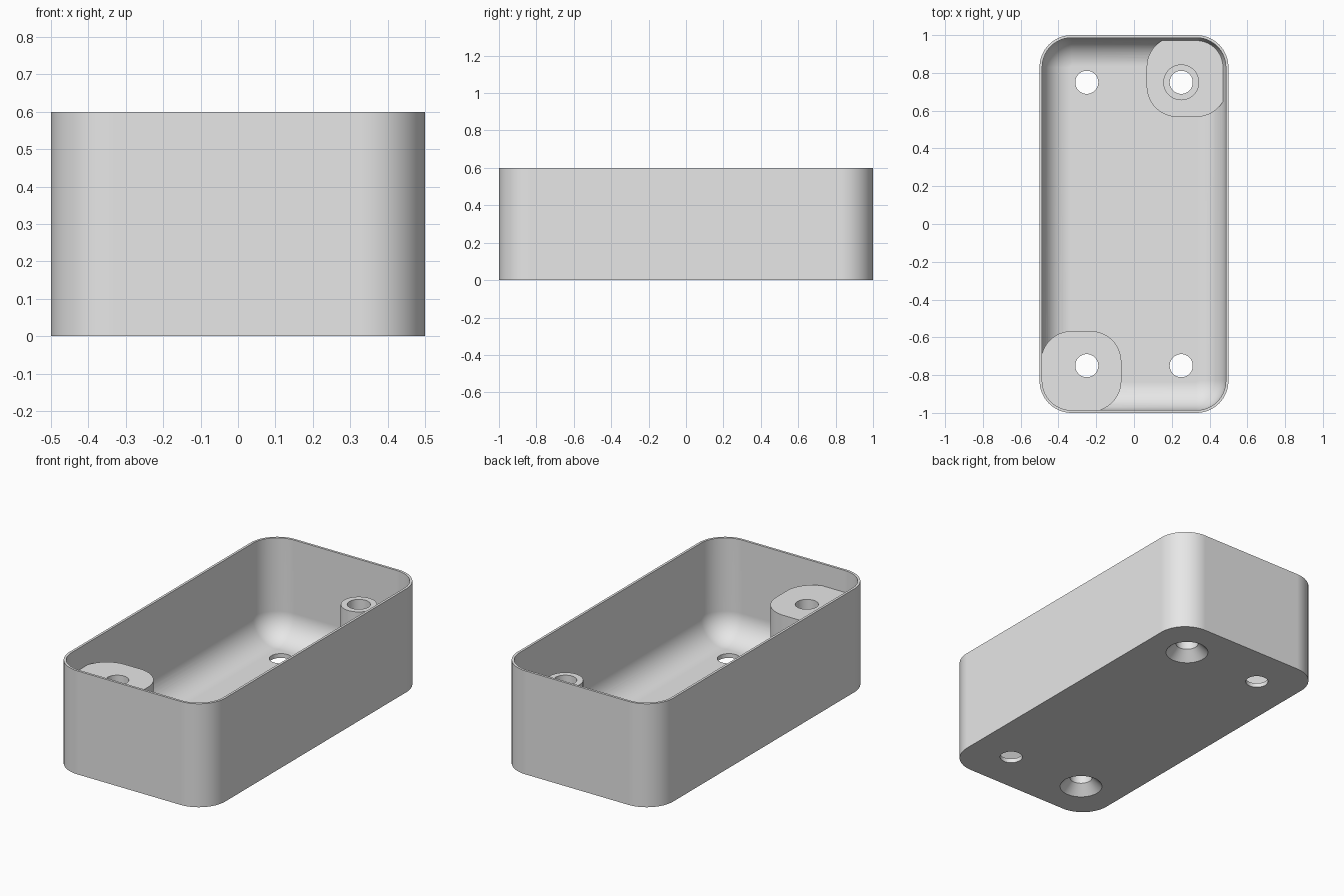
import bpy, bmesh, math

old = bpy.data.objects.get("Cube")
if old:
    bpy.data.objects.remove(old, do_unlink=True)

HALF_X, HALF_Y, HEIGHT = 0.5, 1.0, 0.6
CORNER, WALL, FLOOR, FILLET = 0.17, 0.014, 0.025, 0.15
BOSS_TOP, PAD_TOP = 0.473, 0.11

grey = bpy.data.materials.new("light grey plastic")
grey.use_nodes = True
grey.diffuse_color = (0.8, 0.8, 0.8, 1)
grey.node_tree.nodes["Principled BSDF"].inputs["Base Color"].default_value = (0.8, 0.8, 0.8, 1)


def rounded_rect(cx, cy, hx, hy, r, steps=16):
    """Counter-clockwise outline of a rectangle with round corners."""
    pts = []
    for i, (sx, sy) in enumerate([(1, 1), (-1, 1), (-1, -1), (1, -1)]):
        for k in range(steps + 1):
            a = (i + k / steps) * math.pi / 2
            pts.append((cx + sx * (hx - r) + r * math.cos(a),
                        cy + sy * (hy - r) + r * math.sin(a)))
    return pts


def circle(cx, cy, r, n=48):
    return [(cx + r * math.cos(2 * math.pi * k / n),
             cy + r * math.sin(2 * math.pi * k / n)) for k in range(n)]


def loft(name, sections):
    """Closed solid through (outline, z) sections, listed bottom to top."""
    bm = bmesh.new()
    loops = [[bm.verts.new((x, y, z)) for x, y in pts] for pts, z in sections]
    for lo, hi in zip(loops, loops[1:]):
        for i in range(len(lo)):
            j = (i + 1) % len(lo)
            bm.faces.new((lo[i], lo[j], hi[j], hi[i]))
    bm.faces.new(loops[0][::-1])
    bm.faces.new(loops[-1])
    mesh = bpy.data.meshes.new(name)
    bm.to_mesh(mesh)
    bm.free()
    mesh.materials.append(grey)
    obj = bpy.data.objects.new(name, mesh)
    bpy.context.collection.objects.link(obj)
    return obj


def combine(target, tool, operation):
    """Apply a boolean, then discard the tool."""
    tool.hide_render = True
    mod = target.modifiers.new(tool.name, "BOOLEAN")
    mod.operation, mod.solver, mod.object = operation, "EXACT", tool
    bpy.context.view_layer.objects.active = target
    bpy.ops.object.modifier_apply(modifier=mod.name)
    bpy.data.objects.remove(tool, do_unlink=True)


# Outer shell
case = loft("open_case", [(rounded_rect(0, 0, HALF_X, HALF_Y, CORNER), z) for z in (0, HEIGHT)])

# Cavity with a rounded fillet between floor and walls
sections = []
for k in range(13):
    a = k / 12 * math.pi / 2
    inset = WALL + FILLET * (1 - math.sin(a))
    z = FLOOR + FILLET * (1 - math.cos(a))
    sections.append((rounded_rect(0, 0, HALF_X - inset, HALF_Y - inset, CORNER - inset), z))
sections.append((rounded_rect(0, 0, HALF_X - WALL, HALF_Y - WALL, CORNER - WALL), HEIGHT + 0.1))
combine(case, loft("cavity", sections), "DIFFERENCE")

# Corner blocks: a tall one at the front right, a low pad at the back left
for side, top in ((-1, BOSS_TOP), (1, PAD_TOP)):
    outline = rounded_rect(side * 0.28, side * 0.78, 0.213, 0.213, CORNER - 0.007)
    combine(case, loft("corner_block", [(outline, 0.01), (outline, top)]), "UNION")

# Round post standing on the low pad
post = circle(0.25, 0.75, 0.095)
combine(case, loft("post", [(post, 0.015), (post, BOSS_TOP)]), "UNION")

# Screw holes, countersunk from below under the blocks
for sx in (-1, 1):
    for sy in (-1, 1):
        x, y = sx * 0.25, sy * 0.75
        hole = circle(x, y, 0.061)
        if sx == sy:
            parts = [(circle(x, y, 0.125), -0.01), (circle(x, y, 0.115), 0),
                     (hole, 0.055), (hole, HEIGHT)]
        else:
            parts = [(hole, -0.1), (hole, HEIGHT)]
        combine(case, loft("screw_hole", parts), "DIFFERENCE")

# Smooth curves, crisp edges
bpy.ops.object.select_all(action="DESELECT")
case.select_set(True)
bpy.context.view_layer.objects.active = case
bpy.ops.object.shade_smooth_by_angle(angle=math.radians(30))
normals = case.modifiers.new("weighted_normals", "WEIGHTED_NORMAL")
normals.keep_sharp = True
